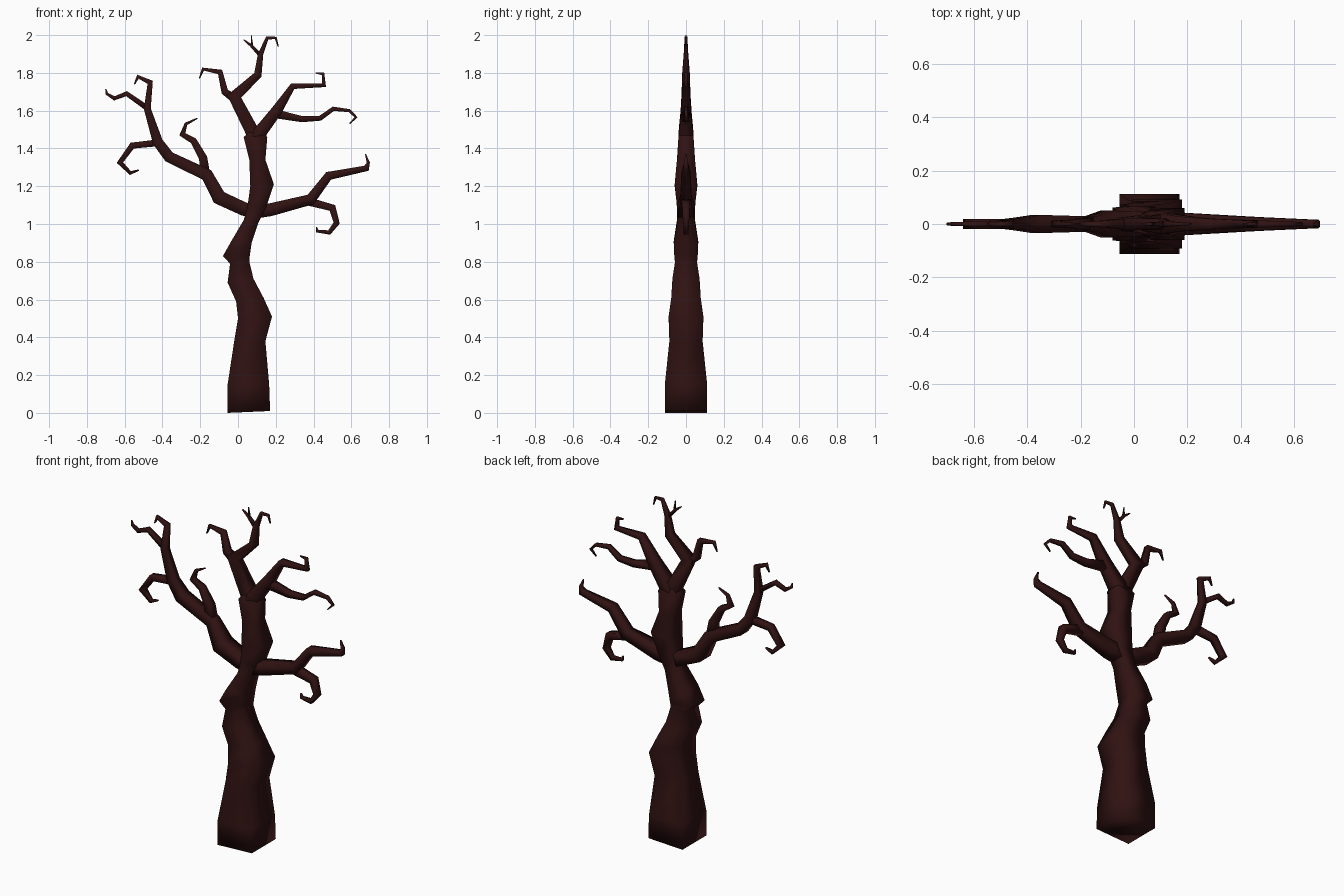
import bpy
from mathutils import Vector

bark = bpy.data.materials.new("dark red brown bark")
bark.diffuse_color = (0.030, 0.006, 0.006, 1)


def loft(name, sections):
    """Four-sided tube through (left point, right point, half depth) sections."""
    verts, faces = [], []
    for a, b, d in sections:
        verts += [(a[0], -d, a[1]), (b[0], -d, b[1]), (b[0], d, b[1]), (a[0], d, a[1])]
    for i in range(len(sections) - 1):
        for j in range(4):
            k = (j + 1) % 4
            faces.append((4 * i + j, 4 * i + k, 4 * i + 4 + k, 4 * i + 4 + j))
    n = len(verts)
    faces += [(3, 2, 1, 0), (n - 4, n - 3, n - 2, n - 1)]
    mesh = bpy.data.meshes.new(name)
    mesh.from_pydata(verts, [], faces)
    mesh.materials.append(bark)
    mesh.shade_smooth()
    obj = bpy.data.objects.new(name, mesh)
    bpy.context.collection.objects.link(obj)


def branch(name, path):
    """Mitred limb along (x, z, half width, half depth) points."""
    pts = [Vector(p[:2]) for p in path]
    sections = []
    for i, (x, z, w, d) in enumerate(path):
        t_in = (pts[i] - pts[max(i - 1, 0)]).normalized()
        t_out = (pts[min(i + 1, len(pts) - 1)] - pts[i]).normalized()
        t = (t_in + t_out).normalized()
        side = Vector((-t.y, t.x))
        ref = t_out if t_out.length else t_in
        side *= w / max(0.7, abs(t.dot(ref)))
        sections.append((pts[i] + side, pts[i] - side, d))
    loft(name, sections)


# Trunk: left x, left z, right x, right z, half depth
trunk = [
    (-0.055, 0.00, 0.17, 0.01, 0.112), (-0.055, 0.15, 0.165, 0.15, 0.112),
    (-0.02, 0.38, 0.145, 0.38, 0.088), (0.0, 0.50, 0.18, 0.51, 0.092),
    (-0.01, 0.59, 0.135, 0.61, 0.078), (-0.055, 0.69, 0.082, 0.71, 0.072),
    (-0.042, 0.79, 0.06, 0.80, 0.058), (-0.08, 0.83, 0.062, 0.83, 0.062),
    (-0.035, 0.91, 0.072, 0.90, 0.065), (0.03, 1.02, 0.105, 1.00, 0.048),
    (0.05, 1.09, 0.15, 1.09, 0.047), (0.065, 1.20, 0.19, 1.21, 0.060),
    (0.06, 1.34, 0.145, 1.34, 0.048), (0.03, 1.46, 0.155, 1.46, 0.040),
    (0.075, 1.50, 0.125, 1.50, 0.034),
]
loft("trunk", [((a, b), (c, d), e) for a, b, c, d, e in trunk])

# Left limb and its twigs
branch("left_limb", [
    (0.10, 1.06, .035, .045), (0.03, 1.08, .036, .045), (-0.10, 1.14, .037, .05),
    (-0.165, 1.26, .032, .028), (-0.365, 1.355, .029, .034), (-0.425, 1.435, .027, .024),
    (-0.48, 1.61, .018, .018), (-0.465, 1.75, .013, .012), (-0.53, 1.78, .008, .007),
    (-0.548, 1.74, .003, .003)])
branch("left_tip_twig", [
    (-0.475, 1.61, .015, .015), (-0.59, 1.69, .012, .01), (-0.655, 1.665, .010, .008),
    (-0.695, 1.69, .007, .006), (-0.70, 1.715, .003, .003)])
branch("left_hook", [
    (-0.42, 1.43, .018, .02), (-0.56, 1.415, .016, .018), (-0.625, 1.325, .013, .018),
    (-0.57, 1.27, .009, .01), (-0.525, 1.285, .004, .004)])
branch("left_middle_twig", [
    (-0.17, 1.25, .025, .026), (-0.185, 1.35, .022, .022), (-0.235, 1.44, .017, .016),
    (-0.295, 1.475, .013, .012), (-0.275, 1.53, .008, .008), (-0.215, 1.56, .003, .003)])

# Right limb and its hook
branch("right_limb", [
    (0.06, 1.06, .035, .045), (0.17, 1.075, .034, .043), (0.385, 1.13, .028, .03),
    (0.48, 1.255, .022, .025), (0.68, 1.295, .015, .016), (0.69, 1.325, .008, .01),
    (0.675, 1.37, .003, .004)])
branch("right_hook", [
    (0.37, 1.12, .022, .025), (0.50, 1.085, .018, .02), (0.522, 1.005, .015, .016),
    (0.483, 0.955, .011, .012), (0.42, 0.962, .007, .008), (0.415, 0.985, .003, .004)])

# Upper right fork
branch("upper_right_limb", [
    (0.09, 1.40, .036, .042), (0.12, 1.49, .035, .038), (0.205, 1.60, .029, .027),
    (0.29, 1.73, .015, .02), (0.455, 1.735, .010, .012), (0.45, 1.795, .007, .007),
    (0.41, 1.80, .003, .003)])
branch("upper_right_twig", [
    (0.19, 1.585, .024, .025), (0.34, 1.555, .016, .018), (0.435, 1.56, .013, .015),
    (0.505, 1.61, .011, .012), (0.59, 1.60, .008, .009), (0.625, 1.565, .006, .006),
    (0.59, 1.53, .003, .003)])

# Upper left fork and crown twigs
branch("upper_left_limb", [
    (0.10, 1.40, .040, .042), (0.075, 1.49, .036, .036), (-0.02, 1.675, .030, .024),
    (0.105, 1.79, .020, .020), (0.12, 1.90, .014, .012), (0.155, 1.985, .008, .007),
    (0.20, 1.985, .006, .005), (0.213, 1.94, .003, .003)])
branch("upper_left_twig", [
    (0.0, 1.65, .024, .022), (-0.07, 1.70, .018, .018), (-0.095, 1.805, .013, .014),
    (-0.185, 1.82, .007, .008), (-0.205, 1.77, .003, .003)])
branch("crown_twig", [
    (0.12, 1.89, .010, .010), (0.07, 1.945, .008, .007), (0.03, 1.975, .003, .003)])
branch("crown_spike", [
    (0.075, 1.94, .006, .006), (0.07, 2.0, .002, .002)])
